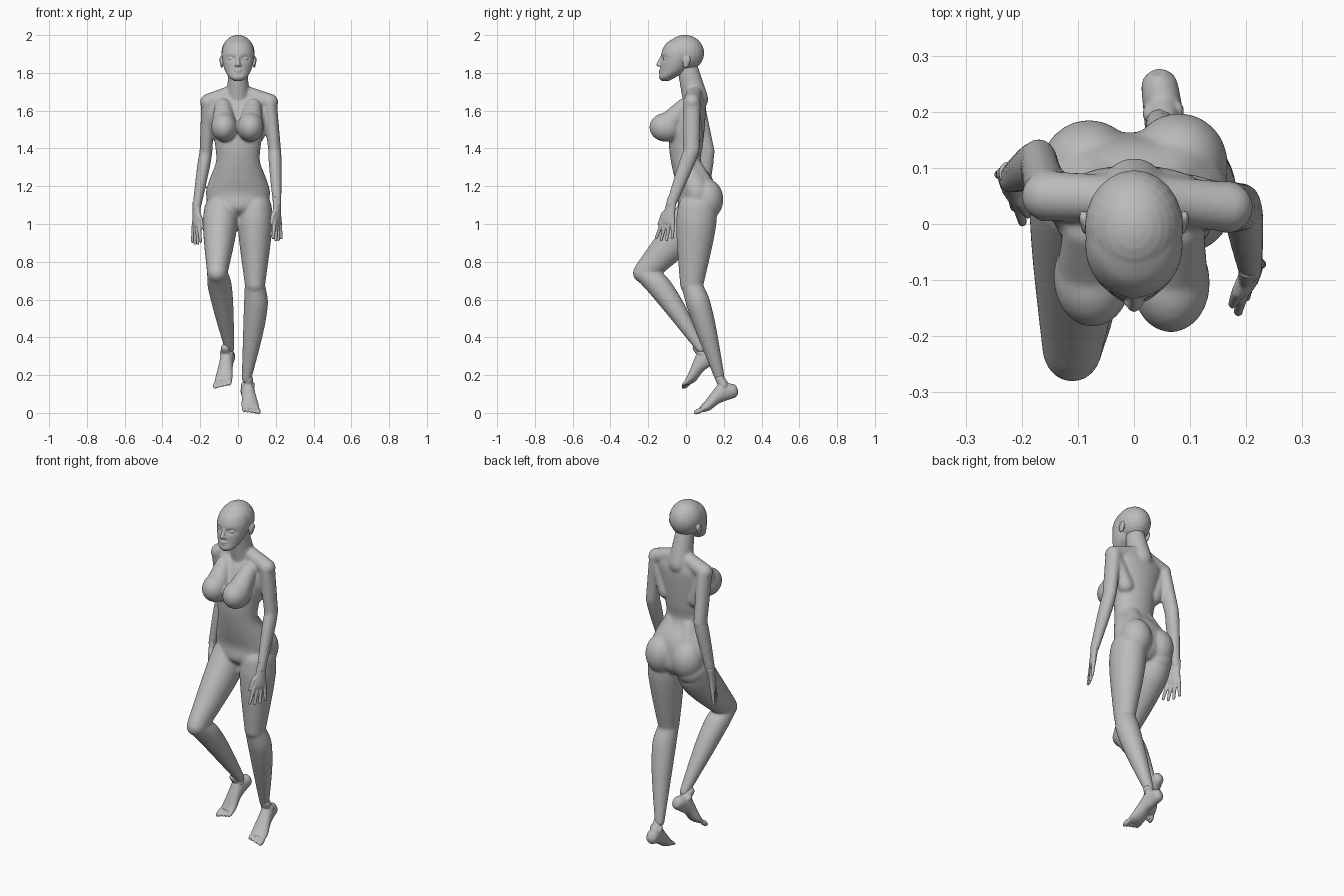
import bpy, bmesh, math
from mathutils import Vector, Matrix

cube = bpy.data.objects.get("Cube")
if cube:
    bpy.data.objects.remove(cube)

X_AXIS, Y_AXIS, Z_AXIS = Matrix.Identity(3)

skin = bpy.data.materials.new("plain grey")
skin.use_nodes = True
skin.diffuse_color = (.5, .5, .5, 1)
shader = skin.node_tree.nodes["Principled BSDF"]
shader.inputs["Base Color"].default_value = skin.diffuse_color


def spline(before, start, end, after, t):
    """Point on a smooth curve between start and end."""
    slope_in, slope_out = (end - before) / 2, (after - start) / 2
    eased = t * t * (3 - 2 * t)
    return (start.lerp(end, eased) + slope_in * t * (1 - t) ** 2
            - slope_out * t * t * (1 - t))


def loft(bm, axis, rings, across=X_AXIS, sides=32, steps=5):
    """Skin a tube through rings of (centre, half width, half depth)."""
    keys = [Vector((*centre, width, depth)) for centre, width, depth in rings]
    padded = [keys[0], *keys, keys[-1]]
    path = [spline(*padded[i:i + 4], step / steps)
            for i in range(len(keys) - 1) for step in range(steps)]
    path.append(keys[-1])
    axis = axis.normalized()
    wide = (across - axis * axis.dot(across)).normalized()
    deep = axis.cross(wide)
    loops = []
    for point in path:
        centre, width, depth = Vector(point[:3]), point[3], point[4]
        angles = [math.tau * k / sides for k in range(sides)]
        loops.append([bm.verts.new(centre + wide * width * math.cos(a) + deep * depth * math.sin(a))
                      for a in angles])
    faces = [bm.faces.new(loops[0]), bm.faces.new(loops[-1])]
    for low, high in zip(loops, loops[1:]):
        for k in range(sides):
            faces.append(bm.faces.new((low[k - 1], low[k], high[k], high[k - 1])))
    bmesh.ops.recalc_face_normals(bm, faces=faces)


def ball(bm, centre, radii, tilt=0):
    """Add an ellipsoid, tilted about the x axis."""
    matrix = (Matrix.Translation(centre) @ Matrix.Rotation(tilt, 4, 'X')
              @ Matrix.Diagonal((*radii, 1)))
    bmesh.ops.create_uvsphere(bm, u_segments=24, v_segments=16, radius=1, matrix=matrix)


def limb(bm, start, end, start_radius, end_radius, bulge=0, bow=Vector(), flat=1.0):
    """Add a tapered limb that swells and bows in its upper half, with round ends."""
    start, end = Vector(start), Vector(end)
    rings = []
    for step in range(7):
        t = step / 6
        swell = math.sin(math.pi * t ** .6)
        radius = start_radius + (end_radius - start_radius) * t + bulge * swell
        rings.append((start.lerp(end, t) + bow * swell, radius, radius * flat))
    loft(bm, end - start, rings)
    for centre, radius in ((start, start_radius), (end, end_radius)):
        ball(bm, centre, (radius, radius * flat, radius))


def finish(bm, name, voxel, smoothing):
    """Turn the overlapping forms into one smooth skin."""
    mesh = bpy.data.meshes.new(name)
    bm.to_mesh(mesh)
    bm.free()
    mesh.materials.append(skin)
    mesh.shade_smooth()
    obj = bpy.data.objects.new(name, mesh)
    bpy.context.collection.objects.link(obj)
    remesh = obj.modifiers.new("skin", 'REMESH')
    remesh.mode = 'VOXEL'
    remesh.voxel_size = voxel
    remesh.use_smooth_shade = True
    soften = obj.modifiers.new("soften", 'SMOOTH')
    soften.factor = .5
    soften.iterations = smoothing


def build_hand(name, wrist, out):
    """Palm, four fingers and a thumb hanging from the wrist."""
    hand = bmesh.new()
    reach = Vector((0, -.02, -.1))
    fan = Vector((.45 * out, .9, 0))
    palm_normal = fan.cross(Z_AXIS)
    knuckles = wrist + reach
    loft(hand, reach, [(wrist - reach * .4, .02, .025), (wrist + reach * .3, .018, .031),
                       (wrist + reach * .8, .016, .041), (knuckles, .012, .037)], palm_normal)
    for finger in range(4):
        spread = fan * (finger - 1.5) * .021
        length = .098 - .01 * abs(finger - 1.5)
        base = knuckles + spread - reach * .1
        limb(hand, base, base + spread * .5 + reach * length * 10, .0115, .008)
    thumb_joint = wrist - fan * .045 - Z_AXIS * .05
    thumb_tip = thumb_joint - fan * .025 - Z_AXIS * .05
    limb(hand, wrist + reach * .2, thumb_joint, .017, .013)
    limb(hand, thumb_joint, thumb_tip, .013, .008)
    finish(hand, name + "_hand", .0035, 4)


def build_foot(name, heel, toe, out):
    """Shape the foot flat, then set it on the heel and aim it at the toes."""
    foot = bmesh.new()
    outline = [(0, .04, .014, .018), (.02, .036, .031, .037), (.07, .05, .035, .05),
               (.12, .04, .038, .038), (.18, .016, .046, .028), (.22, .01, .046, .016)]
    loft(foot, Y_AXIS, [(Z_AXIS * height - Y_AXIS * along, width, depth)
                        for along, height, width, depth in outline])
    limb(foot, (0, -.055, .04), (0, -.065, .12), .032, .024)
    for toe_index in range(5):
        size = .01 if toe_index else .014
        ball(foot, (out * (.018 * toe_index - .034), .006 * toe_index - .24, .009), (size, .03, size))
    for side in (-1, 1):
        ball(foot, (side * .025, -.06, .08), (.012, .016, .02))
    heel, toe = Vector(heel), Vector(toe)
    forward = (toe - heel).normalized()
    across = forward.cross(Z_AXIS).normalized()
    turn = Matrix((across, -forward, across.cross(forward))).transposed().to_4x4()
    foot.transform(Matrix.Translation(heel) @ turn)
    finish(foot, name + "_foot", .0035, 6)


# Torso as level rings of height, setback, half width and half depth
body = bmesh.new()
torso = [(1.03, .07, .04, .05), (1.08, .06, .14, .1), (1.16, .06, .17, .1), (1.24, .04, .15, .1),
         (1.33, 0, .117, .08), (1.42, 0, .122, .09), (1.52, .01, .14, .09),
         (1.62, .035, .15, .07), (1.67, .045, .13, .05), (1.71, .045, .06, .045)]
loft(body, Z_AXIS, [(Vector((0, setback, height)), width, depth)
                    for height, setback, width, depth in torso])
limb(body, (0, .05, 1.66), (0, .01, 1.82), .062, .05, flat=1.1)

# Bust and seat, with the left side turned slightly outward
for side in (-1, 1):
    bust = Vector((side * .07 - .004, -.1 - .005 * side, 1.512))
    ball(body, bust, (.07, .089, .077))
    limb(body, (side * .08, -.01, 1.62), bust, .045, .068)
    seat = Vector((side * .08, .1 + .006 * side, 1.13))
    ball(body, seat, (.088, .092, .11))
    limb(body, (side * .05, .04, 1.3), seat, .05, .085)

# Joints of the pose: the left leg stands and the right leg is raised
pose = {
    "left": dict(out=1, shoulder=(.168, .03, 1.645), elbow=(.194, .03, 1.39), wrist=(.207, -.08, 1.1),
                 hip=(.09, .06, 1.08), knee=(.09, .03, .68), ankle=(.045, .18, .18),
                 thigh_bow=Vector(), calf_bow=X_AXIS * .015 + Y_AXIS * .005,
                 heel=(.04, .285, .095), toe=(.075, .04, -.01)),
    "right": dict(out=-1, shoulder=(-.156, .05, 1.645), elbow=(-.17, .11, 1.38), wrist=(-.22, .08, 1.08),
                  hip=(-.09, .06, 1.07), knee=(-.11, -.22, .74), ankle=(-.045, .08, .34),
                  thigh_bow=Y_AXIS * .015, calf_bow=(Y_AXIS + Z_AXIS) * .015,
                  heel=(-.035, .18, .29), toe=(-.085, -.01, .135))}

# Arms with sloping shoulders and filled armpits, then legs, hands and feet
for name, joint in pose.items():
    out = joint["out"]
    limb(body, (out * .04, .045, 1.69), joint["shoulder"], .042, .045)
    limb(body, (out * .095, .045, 1.47), joint["shoulder"], .045, .04)
    limb(body, joint["shoulder"], joint["elbow"], .038, .034, flat=1.25)
    limb(body, joint["elbow"], joint["wrist"], .034, .022, bulge=.003, flat=1.2)
    limb(body, joint["hip"], joint["knee"], .09, .054, .01, joint["thigh_bow"], flat=1.15)
    limb(body, joint["knee"], joint["ankle"], .054, .026, .016, joint["calf_bow"])
    build_hand(name, Vector(joint["wrist"]), out)
    build_foot(name, joint["heel"], joint["toe"], out)
finish(body, "body", .006, 16)

# Skull and jaw, with the eye sockets pressed in
head = bmesh.new()
face = [(1.757, -.11, .02, .018), (1.775, -.1, .046, .042), (1.81, -.07, .068, .067),
        (1.86, -.05, .082, .084), (1.91, -.035, .086, .094), (1.955, -.025, .072, .08),
        (1.985, -.015, .04, .045)]
loft(head, Z_AXIS, [(Vector((0, setback, height)), width, depth)
                    for height, setback, width, depth in face], sides=64, steps=8)
for vert in head.verts:
    sideways = (abs(vert.co.x) - .037) / .022
    upright = (vert.co.z - 1.876) / .013
    if vert.co.y < -.05:
        vert.co.y += .012 * math.exp(-sideways ** 2 - upright ** 2)
ball(head, (0, -.006, 1.905), (.088, .102, .096))

# Nose, lips and chin
limb(head, (0, -.125, 1.89), (0, -.145, 1.845), .008, .012)
ball(head, (0, -.132, 1.812), (.021, .012, .006))
ball(head, (0, -.131, 1.801), (.018, .012, .006))
ball(head, (0, -.119, 1.773), (.02, .015, .014))

# Nostrils, ears and eyes
for side in (-1, 1):
    ball(head, (side * .011, -.138, 1.841), (.007, .01, .007))
    ball(head, (side * .086, .002, 1.858), (.009, .02, .032), -.2)
    ball(head, (side * .091, .01, 1.868), (.007, .014, .02), -.2)
    ball(head, (side * .037, -.108, 1.875), (.017, .015, .009))
finish(head, "head", .0032, 6)
